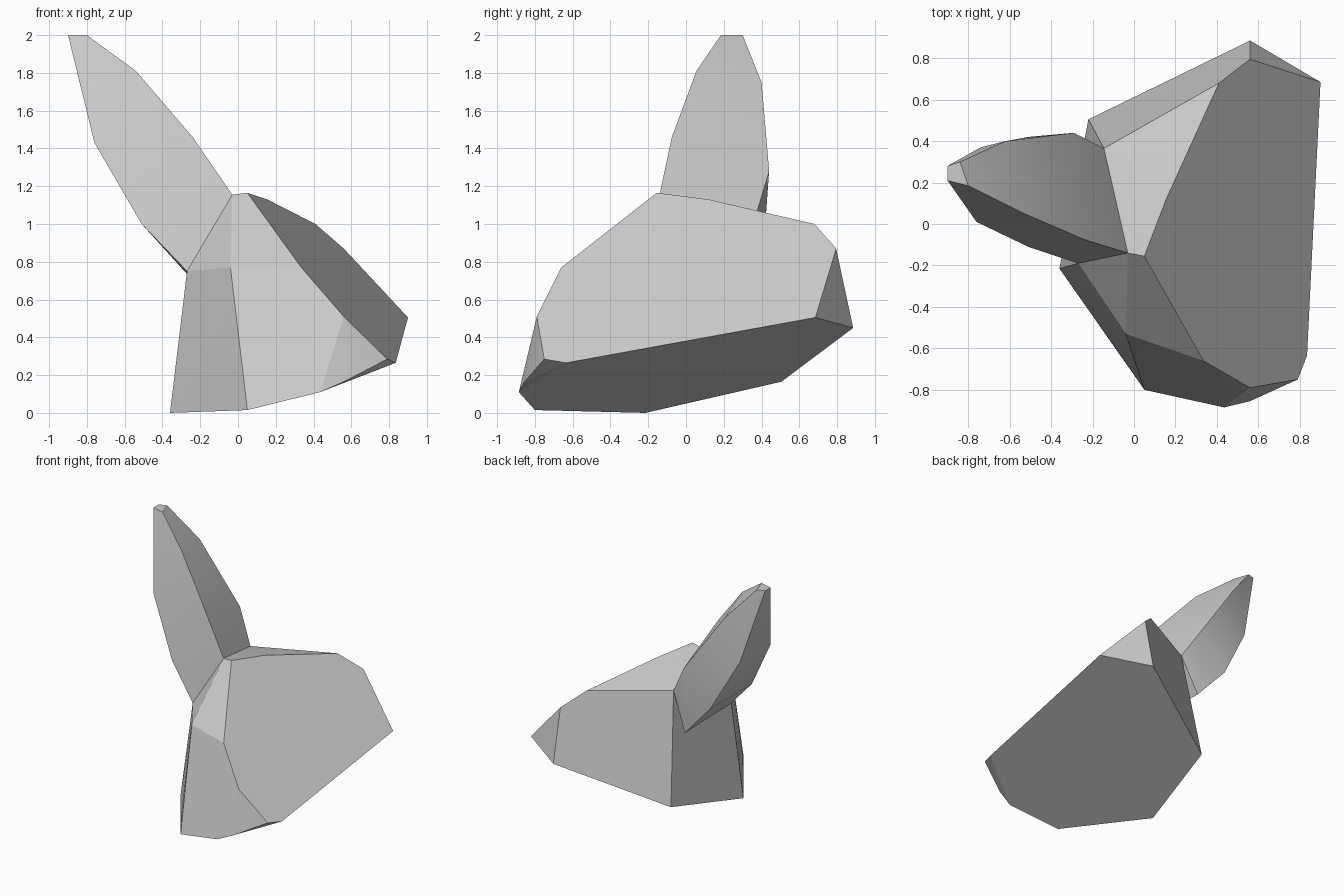
import bpy
import bmesh
from math import radians

if "Cube" in bpy.data.objects:
    bpy.data.objects.remove(bpy.data.objects["Cube"], do_unlink=True)

grey = bpy.data.materials.new("light_grey")
grey.use_nodes = True
grey.diffuse_color = (0.6, 0.6, 0.6, 1)
grey.node_tree.nodes["Principled BSDF"].inputs["Base Color"].default_value = (0.6, 0.6, 0.6, 1)


def make_object(name, bm):
    """Turn a bmesh into a named object with outward normals."""
    bmesh.ops.recalc_face_normals(bm, faces=bm.faces[:])
    mesh = bpy.data.meshes.new(name)
    bm.to_mesh(mesh)
    bm.free()
    mesh.materials.append(grey)
    obj = bpy.data.objects.new(name, mesh)
    bpy.context.scene.collection.objects.link(obj)
    return obj


def hull(name, points, merge_angle):
    """Faceted solid around a handful of corner points."""
    bm = bmesh.new()
    verts = [bm.verts.new(p) for p in points]
    result = bmesh.ops.convex_hull(bm, input=verts)
    spare = [v for v in result["geom_interior"] if isinstance(v, bmesh.types.BMVert)]
    bmesh.ops.delete(bm, geom=spare, context="VERTS")
    bmesh.ops.dissolve_limit(bm, angle_limit=radians(merge_angle),
                             verts=bm.verts[:], edges=bm.edges[:])
    return make_object(name, bm)


def shade(obj, angle):
    bpy.ops.object.select_all(action="DESELECT")
    obj.select_set(True)
    bpy.context.view_layer.objects.active = obj
    bpy.ops.object.shade_smooth_by_angle(angle=radians(angle))


# Corners shared by the head and the ear root
brow = (-0.03, -0.14, 1.155)
cheek = (-0.27, -0.19, 0.75)
nape = (-0.145, 0.365, 1.03)

# Head: slanted cut side, then back, underside and muzzle
cut_side = [(0.05, -0.155, 1.165), (0.155, 0.12, 1.13), (0.41, 0.68, 1.0),
            (0.56, 0.795, 0.87), (0.9, 0.685, 0.505), (0.835, -0.635, 0.265),
            (0.79, -0.75, 0.285), (0.56, -0.79, 0.51), (0.335, -0.66, 0.77)]
back = [(0.56, 0.885, 0.45), (-0.22, 0.505, 0.165), (-0.36, -0.215, 0)]
muzzle = [(0.05, -0.8, 0.015), (0.435, -0.885, 0.11), (0.56, -0.855, 0.165),
          (-0.05, -0.655, 0.06), (-0.04, -0.53, 0.77)]
head = hull("head", cut_side + back + muzzle + [brow, cheek, nape], 2)


# Eye socket: a shallow slanted pocket sunk into the front plane
def on_front(x, z, depth):
    return (x, -0.53 - 0.35 * (x + 0.04) + 0.18 * (z - 0.77) + depth, z)


rim = [(-0.03, 0.62), (-0.03, 0.21), (0.285, 0.25), (0.275, 0.59)]
floor = [(0.055, 0.455, 0.1), (0.055, 0.24, 0.08), (0.255, 0.27, 0.07), (0.265, 0.5, 0.06)]
socket = hull("eye_socket_cutter",
              [on_front(x, z, -0.01) for x, z in rim] + [on_front(*p) for p in floor], 1)
socket.hide_render = True

cut = head.modifiers.new("eye_socket", "BOOLEAN")
cut.operation = "DIFFERENCE"
cut.solver = "EXACT"
cut.object = socket
bpy.context.view_layer.objects.active = head
bpy.ops.object.modifier_apply(modifier=cut.name)
bpy.data.objects.remove(socket, do_unlink=True)
shade(head, 12)

# Ear: four long edges from root to tip, joined into a closed tube
front_upper = [brow, (-0.24, -0.075, 1.46), (-0.54, 0.055, 1.81), (-0.8, 0.185, 2)]
front_lower = [cheek, (-0.51, -0.11, 1.0), (-0.76, 0.01, 1.43), (-0.9, 0.21, 2)]
back_lower = [(-0.27, 0.4, 0.735), (-0.51, 0.42, 1.0), (-0.74, 0.37, 1.42), (-0.9, 0.28, 2)]
back_upper = [nape, (-0.29, 0.44, 1.28), (-0.62, 0.4, 1.75), (-0.84, 0.3, 2)]

bm = bmesh.new()
rails = [[bm.verts.new(p) for p in rail]
         for rail in (front_upper, front_lower, back_lower, back_upper)]
for side, rail in enumerate(rails):
    other = rails[(side + 1) % len(rails)]
    for i in range(len(rail) - 1):
        bm.faces.new((rail[i], rail[i + 1], other[i + 1], other[i]))
for end in (0, -1):
    bm.faces.new([rail[end] for rail in rails])
shade(make_object("ear", bm), 35)
